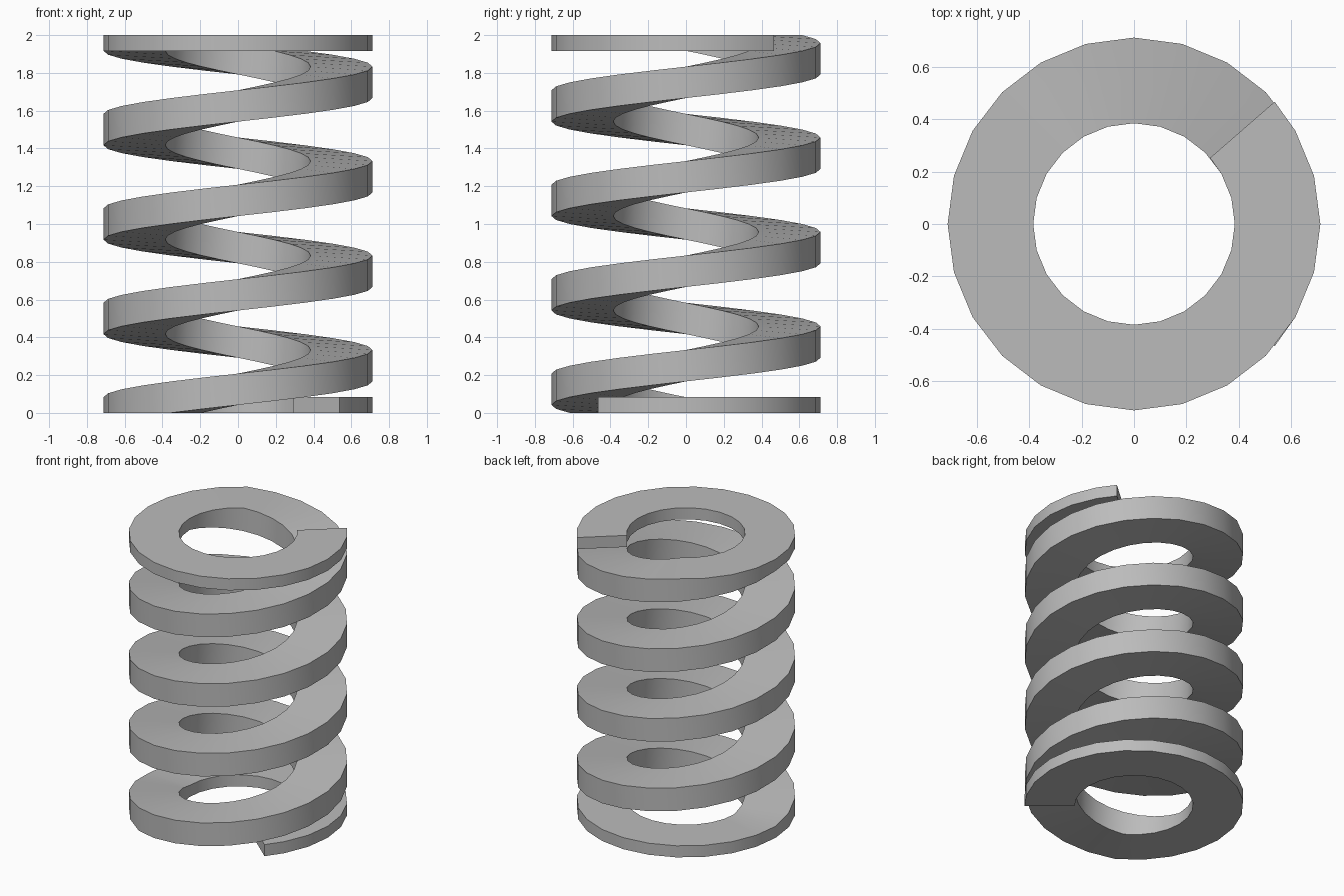
import bpy, bmesh, math

cube = bpy.data.objects.get("Cube")
if cube:
    bpy.data.objects.remove(cube, do_unlink=True)

INNER, OUTER = 0.385, 0.712   # wire band radii
HALF = 0.083                  # half the wire height
HEIGHT, PITCH = 2.0, 0.5
STEP = 15                     # degrees per segment


def clamp(value):
    return max(0.0, min(HEIGHT, value))


# Spring steel
steel = bpy.data.materials.new("steel_grey")
steel.use_nodes = True
colour = (0.5, 0.5, 0.5, 1)
steel.diffuse_color = colour
steel.node_tree.nodes["Principled BSDF"].inputs["Base Color"].default_value = colour

# Rectangular section swept along the coil; closed ends lie level, ground flat
angles = [-401] + list(range(-390, 1480, STEP)) + [1481]
bm = bmesh.new()
rings = []
for angle in angles:
    a = math.radians(angle)
    centre = clamp(PITCH / 2 + PITCH * angle / 360)
    low, high = clamp(centre - HALF), clamp(centre + HALF)
    section = [(INNER, low), (OUTER, low), (OUTER, high), (INNER, high)]
    rings.append([bm.verts.new((r * math.cos(a), r * math.sin(a), z))
                  for r, z in section])

for one, two in zip(rings, rings[1:]):
    for i in range(4):
        j = (i + 1) % 4
        bm.faces.new((one[i], one[j], two[j], two[i]))
bm.faces.new(rings[0])
bm.faces.new(rings[-1])
bmesh.ops.recalc_face_normals(bm, faces=bm.faces)

mesh = bpy.data.meshes.new("coil_spring")
bm.to_mesh(mesh)
bm.free()
mesh.materials.append(steel)
spring = bpy.data.objects.new("coil_spring", mesh)
bpy.context.collection.objects.link(spring)

# Smooth round walls with crisp band edges
bpy.ops.object.select_all(action='DESELECT')
spring.select_set(True)
bpy.context.view_layer.objects.active = spring
bpy.ops.object.shade_smooth_by_angle(angle=math.radians(30))
